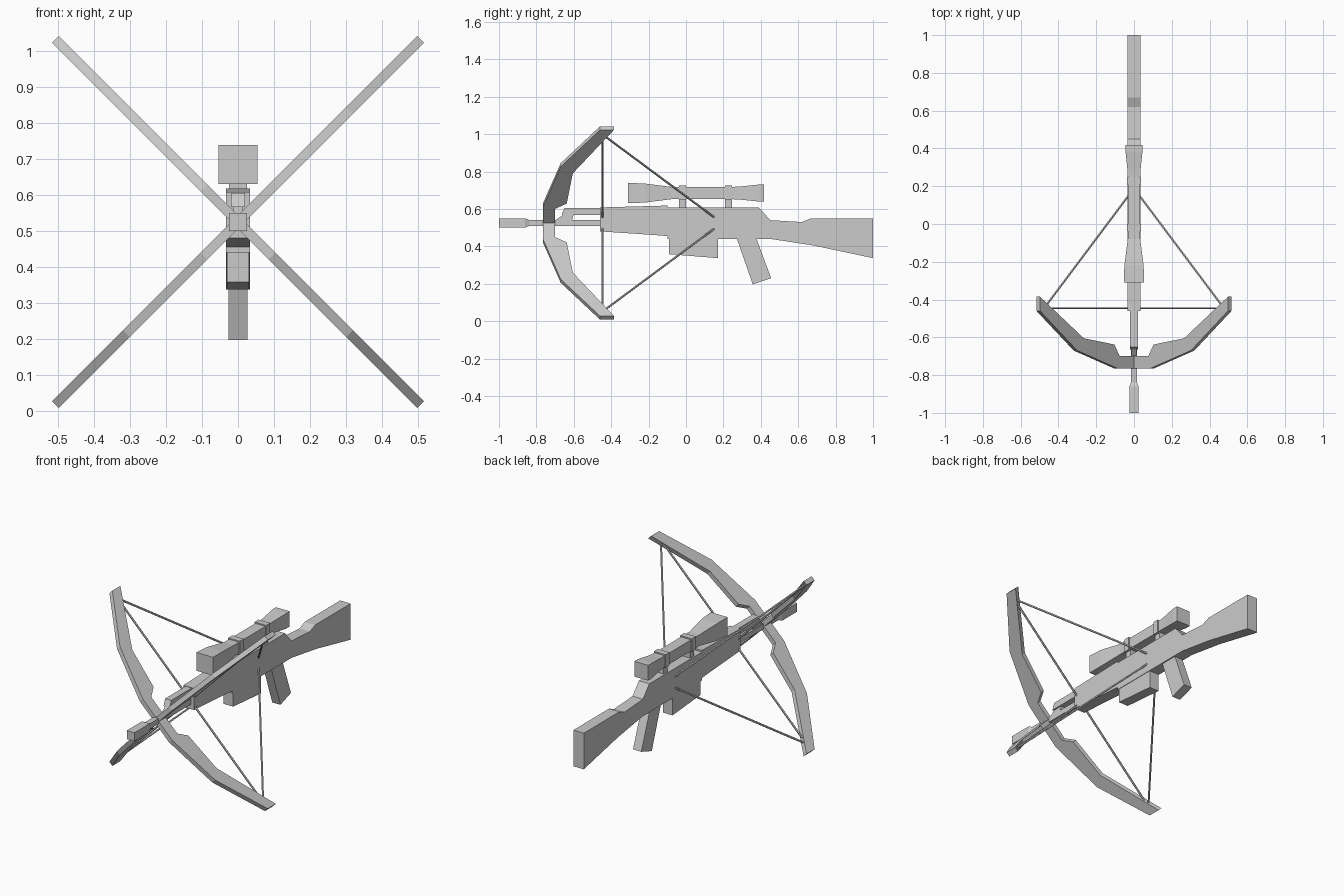
import bpy, bmesh, math
from mathutils import Vector

if "Cube" in bpy.data.objects:
    bpy.data.objects.remove(bpy.data.objects["Cube"])

ZC = 0.525  # height of the bow's axis


def finish(name, bm):
    bmesh.ops.recalc_face_normals(bm, faces=bm.faces)
    me = bpy.data.meshes.new(name)
    bm.to_mesh(me)
    bm.free()
    ob = bpy.data.objects.new(name, me)
    bpy.context.collection.objects.link(ob)
    return ob


def slab(name, profile, half):
    """Side profile (y, z) extruded symmetrically across x."""
    bm = bmesh.new()
    f = bm.faces.new([bm.verts.new((-half, y, z)) for y, z in profile])
    ext = bmesh.ops.extrude_face_region(bm, geom=[f])["geom"]
    vs = [v for v in ext if isinstance(v, bmesh.types.BMVert)]
    bmesh.ops.translate(bm, verts=vs, vec=(2 * half, 0, 0))
    return finish(name, bm)


def box(name, half, y0, y1, z0, z1):
    return slab(name, [(y0, z0), (y1, z0), (y1, z1), (y0, z1)], half)


def square_loft(name, stations, zc):
    """Square tube through (y, half size) stations."""
    bm = bmesh.new()
    rings = [[bm.verts.new((sx * h, y, zc + sz * h))
              for sx, sz in ((-1, -1), (1, -1), (1, 1), (-1, 1))] for y, h in stations]
    for a, b in zip(rings, rings[1:]):
        for i in range(4):
            j = (i + 1) % 4
            bm.faces.new((a[i], a[j], b[j], b[i]))
    bm.faces.new(rings[0])
    bm.faces.new(rings[-1])
    return finish(name, bm)


def rod(name, a, b, r=0.006):
    a, b = Vector(a), Vector(b)
    bm = bmesh.new()
    bmesh.ops.create_cone(bm, cap_ends=True, segments=6, radius1=r, radius2=r,
                          depth=(b - a).length)
    ob = finish(name, bm)
    ob.location = (a + b) / 2
    ob.rotation_euler = (b - a).to_track_quat('Z', 'Y').to_euler()
    return ob


# Stock and receiver in one side profile
slab("stock_body", [(-0.1, 0.608), (0.39, 0.608), (0.45, 0.54), (0.62, 0.53), (0.67, 0.55),
                    (1.0, 0.55), (1.0, 0.337), (0.68, 0.405), (0.45, 0.44), (-0.1, 0.44)], 0.034)
slab("fore_end", [(-0.46, 0.608), (-0.1, 0.618), (-0.1, 0.455), (-0.16, 0.46),
                  (-0.46, 0.48)], 0.034)
slab("magazine", [(-0.09, 0.46), (0.17, 0.46), (0.17, 0.337), (-0.09, 0.358)], 0.031)
slab("grip", [(0.265, 0.46), (0.37, 0.46), (0.455, 0.23), (0.357, 0.197)], 0.027)

# Barrel, upper tube and muzzle
square_loft("barrel", [(-1.0, 0.025), (-0.86, 0.025), (-0.84, 0.016), (-0.45, 0.016)], ZC)
slab("upper_tube", [(-0.665, 0.567), (-0.45, 0.567), (-0.45, 0.606), (-0.65, 0.606)], 0.02)
slab("tube_support", [(-0.70, 0.538), (-0.61, 0.538), (-0.60, 0.57), (-0.655, 0.57)], 0.012)

# Scope with its two mounts
square_loft("scope", [(-0.31, 0.054), (-0.22, 0.051), (-0.08, 0.033), (0.25, 0.033),
                      (0.29, 0.035), (0.385, 0.045), (0.417, 0.045)], 0.685)
for name, y in (("front_mount", -0.037), ("rear_mount", 0.208)):
    box(name + "_ring", 0.038, y, y + 0.037, 0.647, 0.725)
    box(name + "_foot", 0.025, y, y + 0.037, 0.60, 0.65)

# Four bow limbs in an X; profile is (sideways offset, y)
limb = [(0, -0.765), (0.095, -0.765), (0.31, -0.67), (0.507, -0.46), (0.507, -0.385),
        (0.275, -0.605), (0.113, -0.638), (0.085, -0.70), (0, -0.70)]
for sx, sz, side in ((1, 1, "upper_right"), (-1, 1, "upper_left"),
                     (1, -1, "lower_right"), (-1, -1, "lower_left")):
    ob = slab("limb_" + side, [(y, d * math.sqrt(2)) for d, y in limb], 0.0135)
    ob.rotation_euler.y = math.atan2(sx, sz)
    ob.location.z = ZC
    # Cable from limb tip back to the receiver
    rod("cable_" + side, (sx * 0.468, -0.435, ZC + sz * 0.465),
        (sx * 0.024, 0.157, ZC + sz * 0.026))

# Bowstrings crossing from tip to tip
for sx, name in ((1, "string_a"), (-1, "string_b")):
    rod(name, (-sx * 0.47, -0.446, ZC - 0.47), (sx * 0.47, -0.446, ZC + 0.47))
